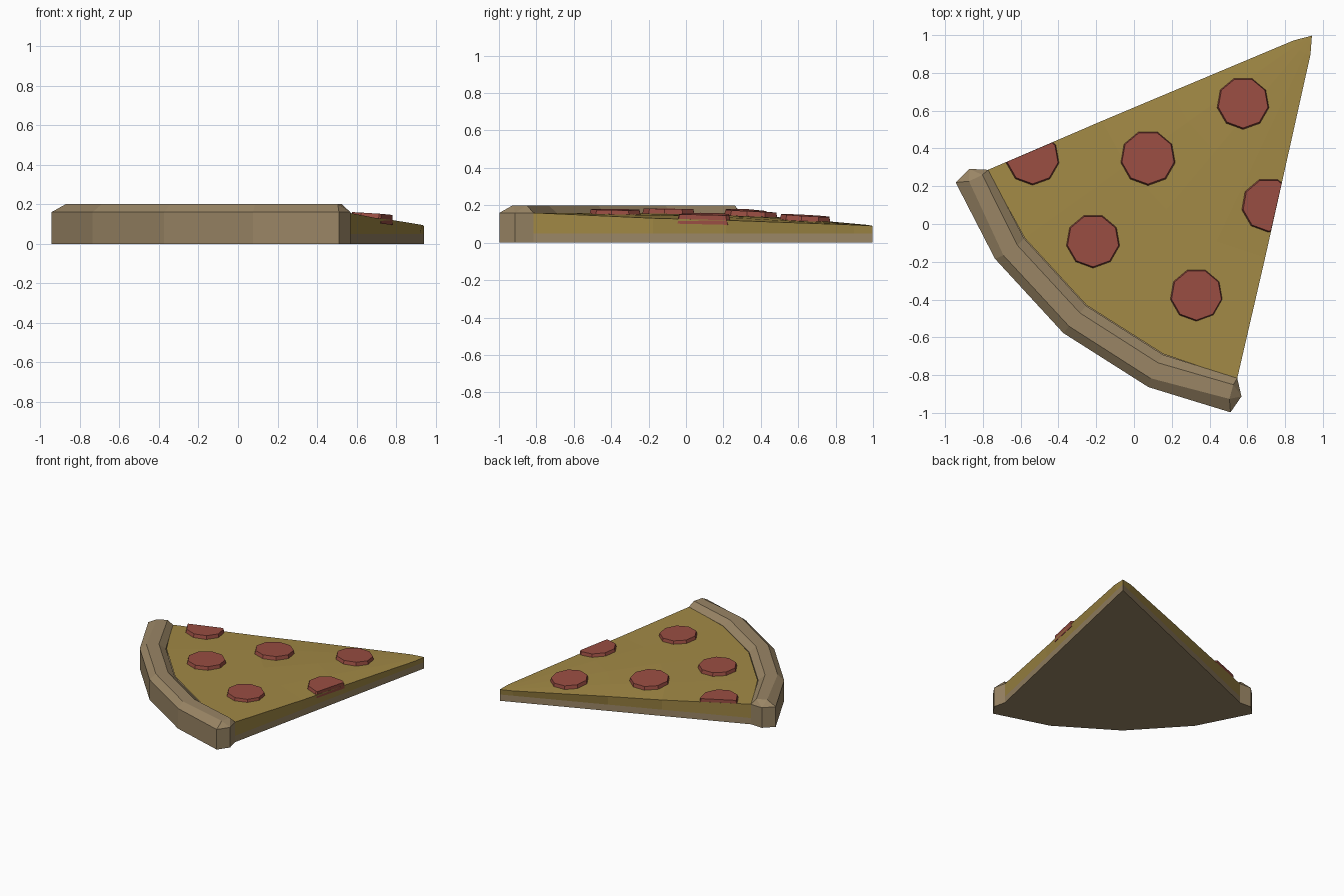
import bpy, bmesh, math
from mathutils import Vector, Matrix

if "Cube" in bpy.data.objects:
    bpy.data.objects.remove(bpy.data.objects["Cube"])

TIP = Vector((0.942, 0.997, 0))
AXIS = 230.1          # direction from the tip to the middle of the crust
HALF = 27.6           # half of the slice angle
STEPS = (-1, -0.54, 0, 0.54, 1)


def material(name, rgb):
    m = bpy.data.materials.new(name)
    m.diffuse_color = (*rgb, 1)
    m.use_nodes = True
    m.node_tree.nodes["Principled BSDF"].inputs["Base Color"].default_value = m.diffuse_color
    return m


DOUGH = material("baked_dough", (0.32, 0.235, 0.13))
CHEESE = material("melted_cheese", (0.36, 0.25, 0.06))
MEAT = material("cured_meat", (0.32, 0.075, 0.055))


def polar(r, offset, z):
    a = math.radians(AXIS + offset)
    return TIP + Vector((r * math.cos(a), r * math.sin(a), z))


def finish(bm, name, mat):
    bmesh.ops.recalc_face_normals(bm, faces=bm.faces[:])
    me = bpy.data.meshes.new(name)
    bm.to_mesh(me)
    bm.free()
    me.materials.append(mat)
    ob = bpy.data.objects.new(name, me)
    bpy.context.collection.objects.link(ob)
    return ob


def arc(bm, r_mid, r_end, half, z):
    return [bm.verts.new(polar(r_end if abs(t) == 1 else r_mid, t * half, z)) for t in STEPS]


def bridge(bm, a, b):
    for i in range(len(a) - 1):
        bm.faces.new((a[i], a[i + 1], b[i + 1], b[i]))


# Crust rim: chamfered section swept along the arc, with pointed ends
bm = bmesh.new()
out0 = arc(bm, 2.052, 2.04, 27.7, 0)
out1 = arc(bm, 2.052, 2.04, 27.7, 0.16)
top1 = arc(bm, 2.005, 1.972, 27.1, 0.2)
top0 = arc(bm, 1.914, 1.894, 27.2, 0.2)
in1 = arc(bm, 1.864, 1.856, HALF, 0.16)
in0 = arc(bm, 1.864, 1.856, HALF, 0)
rings = [out0, out1, top1, top0, in1, in0]
for a, b in zip(rings, rings[1:] + rings[:1]):
    bridge(bm, a, b)
for i, s in ((0, -1), (-1, 1)):
    low = bm.verts.new(polar(1.946, s * 28.85, 0))
    high = bm.verts.new(polar(1.946, s * 28.85, 0.16))
    bm.faces.new((out0[i], out1[i], high, low))
    bm.faces.new((low, high, in1[i], in0[i]))
    bm.faces.new((out1[i], top1[i], high))
    bm.faces.new((top1[i], top0[i], high))
    bm.faces.new((top0[i], in1[i], high))
    bm.faces.new((out0[i], low, in0[i]))
finish(bm, "crust_rim", DOUGH)

# Thin dough base under the cheese
BASE = 0.05
bm = bmesh.new()
base = bm.faces.new([bm.verts.new(polar(0, 0, 0))] + arc(bm, 1.864, 1.856, HALF, 0))
ext = bmesh.ops.extrude_face_region(bm, geom=[base])
bmesh.ops.translate(bm, vec=(0, 0, BASE),
                    verts=[g for g in ext["geom"] if isinstance(g, bmesh.types.BMVert)])
finish(bm, "dough_base", DOUGH)

# Cheese rows: radius, half angle, edge height, middle height
ROWS = [(0.0, 35.5, 0.09, 0.09), (0.1, 35.5, 0.095, 0.097), (0.8, 28.35, 0.12, 0.138),
        (1.2, 28.0, 0.131, 0.152), (1.86, HALF, 0.16, 0.16)]


def height(x, y):
    d = Vector((x, y, 0)) - TIP
    r = d.length
    t = (math.degrees(math.atan2(d.y, d.x)) % 360 - AXIS) / HALF
    for a, b in zip(ROWS, ROWS[1:]):
        if r <= b[0]:
            break
    k = (r - a[0]) / (b[0] - a[0])
    edge, mid = (a[n] + (b[n] - a[n]) * k for n in (2, 3))
    return edge + (mid - edge) * (1 - min(t * t, 1))


# Cheese layer: domed top with slightly bulging sides
bm = bmesh.new()
tip_top = bm.verts.new(polar(0, 0, 0.09))
tip_low = bm.verts.new(polar(0, 0, BASE))
tops, lows = [[tip_top] * 5], [[tip_low] * 2]
for r, half, ze, zm in ROWS[1:]:
    tops.append([bm.verts.new(polar(r, t * half, ze + (zm - ze) * (1 - t * t))) for t in STEPS])
    lows.append([bm.verts.new(polar(r, s * HALF, BASE)) for s in (-1, 1)])
for i in range(4):
    bm.faces.new((tip_top, tops[1][i], tops[1][i + 1]))
for a, b in zip(tops[1:], tops[2:]):
    bridge(bm, a, b)
for i in range(len(tops) - 1):
    for s in (0, 1):
        e = -s
        bm.faces.new([tops[i][e], tops[i + 1][e], lows[i + 1][s], lows[i][s]])
finish(bm, "cheese_layer", CHEESE)

# Pepperoni: nine-sided tapered discs lying on the cheese, trimmed at the cut sides
SPOTS = [(0.577, 0.64, 0.145), (0.074, 0.35, 0.152), (-0.217, -0.09, 0.149),
         (0.33, -0.375, 0.146), (-0.537, 0.348, 0.148), (0.712, 0.10, 0.15)]
for n, (x, y, rad) in enumerate(SPOTS):
    bm = bmesh.new()
    bmesh.ops.create_cone(bm, cap_ends=True, segments=9, radius1=rad, radius2=rad - 0.012, depth=0.05)
    e = 0.06
    dx = (height(x + e, y) - height(x - e, y)) / (2 * e)
    dy = (height(x, y + e) - height(x, y - e)) / (2 * e)
    tilt = Vector((0, 0, 1)).rotation_difference(Vector((-dx, -dy, 1))).to_matrix().to_4x4()
    first = bm.verts[:][0].co
    spin = -math.pi / 2 - math.atan2(first.y, first.x)
    place = Matrix.Translation((x, y, height(x, y))) @ tilt @ Matrix.Rotation(spin, 4, "Z")
    bmesh.ops.transform(bm, matrix=place, verts=bm.verts[:])
    for s in (-1, 1):
        p, q = polar(1.86, s * HALF, 0), polar(0.8, s * 28.35, 0)
        normal = (p - q).cross(Vector((0, 0, 1))) * -s
        if normal.dot(polar(1.2, 0, 0) - p) > 0:
            normal.negate()
        cut = bmesh.ops.bisect_plane(bm, geom=bm.verts[:] + bm.edges[:] + bm.faces[:],
                                     plane_co=p, plane_no=normal, clear_outer=True)
        rim = [g for g in cut["geom_cut"] if isinstance(g, bmesh.types.BMEdge)]
        if rim:
            bmesh.ops.holes_fill(bm, edges=rim, sides=0)
    finish(bm, f"pepperoni_{n + 1}", MEAT)
